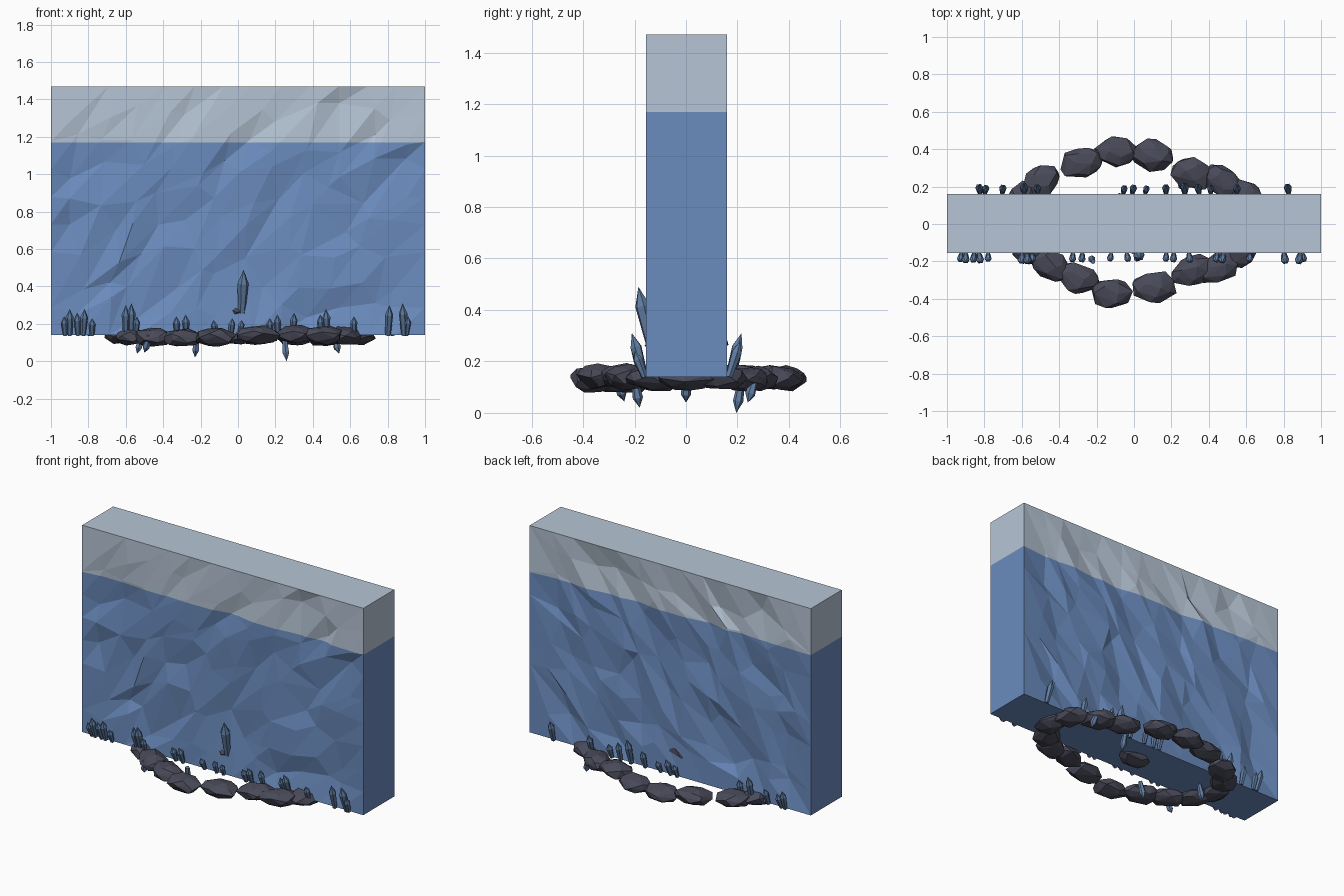
import bpy, bmesh, math, random
from mathutils import Vector, Matrix
from mathutils.geometry import delaunay_2d_cdt

random.seed(7)
if "Cube" in bpy.data.objects:
    bpy.data.objects.remove(bpy.data.objects["Cube"], do_unlink=True)


def material(name, rgb):
    mat = bpy.data.materials.new(name)
    mat.use_nodes = True
    color = (*rgb, 1)
    mat.diffuse_color = color
    mat.node_tree.nodes["Principled BSDF"].inputs["Base Color"].default_value = color
    return mat


WATER = material("deep blue", (0.147, 0.262, 0.515))
FROST = material("pale frost", (0.47, 0.56, 0.67))
ROCK = material("dark slate", (0.067, 0.068, 0.1))
CRYSTAL = material("crystal blue", (0.12, 0.21, 0.37))


def finish(name, bm, *mats):
    bmesh.ops.recalc_face_normals(bm, faces=bm.faces[:])
    mesh = bpy.data.meshes.new(name)
    bm.to_mesh(mesh)
    bm.free()
    for mat in mats:
        mesh.materials.append(mat)
    obj = bpy.data.objects.new(name, mesh)
    bpy.context.collection.objects.link(obj)
    return obj


def hull(name, points, mat):
    """Faceted solid wrapped around a cloud of points."""
    bm = bmesh.new()
    for p in points:
        bm.verts.new(p)
    bmesh.ops.convex_hull(bm, input=bm.verts[:])
    loose = [v for v in bm.verts if not v.link_faces]
    bmesh.ops.delete(bm, geom=loose, context='VERTS')
    return finish(name, bm, mat)


# Wall: a slab with chipped front and back, coloured above and below a level
BOTTOM, TOP, LEVEL = 0.14, 1.47, 1.17
FRONT_Y, BACK_Y = -0.155, 0.16
COLS, ROWS = 13, 9


def grid_point(i, k):
    return Vector((-1 + 2 * i / COLS, BOTTOM + (TOP - BOTTOM) * k / ROWS))


def rim_points():
    rim = [(i, 0) for i in range(COLS)] + [(COLS, k) for k in range(ROWS)]
    rim += [(i, ROWS) for i in range(COLS, 0, -1)] + [(0, k) for k in range(ROWS, 0, -1)]
    return [grid_point(*r) for r in rim]


def chipped_side(bm, y, inward):
    """Triangulate scattered points stretched along a rising diagonal."""
    rim = rim_points()
    points = list(rim)
    for i in range(1, COLS):
        for k in range(1, ROWS):
            jitter = Vector((random.uniform(-.06, .06), random.uniform(-.06, .06)))
            points.append(grid_point(i, k) + jitter)
    turn = Matrix.Rotation(math.radians(-52), 2)
    squash = Matrix(((0.45, 0), (0, 1)))
    flat = [squash @ (turn @ p) for p in points]
    n = len(rim)
    edges = [(i, (i + 1) % n) for i in range(n)]
    _, _, faces, origin, _, _ = delaunay_2d_cdt(flat, edges, [], 0, 1e-6)
    verts = []
    for i, p in enumerate(points):
        depth = 0 if i < n else random.choice((0, .005, .015, .03))
        verts.append(bm.verts.new((p.x, y + inward * depth, p.y)))
    for face in faces:
        bm.faces.new([verts[origin[j][0]] for j in face])
    return verts[:n]


bm = bmesh.new()
front_rim = chipped_side(bm, FRONT_Y, 1)
back_rim = chipped_side(bm, BACK_Y, -1)
for i in range(len(front_rim)):
    j = (i + 1) % len(front_rim)
    bm.faces.new((front_rim[i], front_rim[j], back_rim[j], back_rim[i]))
bmesh.ops.bisect_plane(bm, geom=bm.verts[:] + bm.edges[:] + bm.faces[:],
                       plane_co=(0, 0, LEVEL), plane_no=(0, 0, 1))
for face in bm.faces:
    face.material_index = int(face.calc_center_median().z > LEVEL)
finish("wall", bm, WATER, FROST)


# Rocks: lumpy hulls laid along an oval around the foot of the wall
def rock(name, centre, size, angle=0):
    spin = Matrix.Rotation(angle, 3, 'Z')
    points = []
    for n in range(24):
        z = 1 - 2 * (n + 0.5) / 24
        a = n * 2.4 + random.uniform(-.35, .35)
        r = math.sqrt(1 - z * z)
        p = Vector((r * math.cos(a), r * math.sin(a), z)) * random.uniform(.9, 1.1)
        points.append(spin @ Vector([c * s for c, s in zip(p, size)]) + Vector(centre))
    return hull(name, points, ROCK)


ring = [(-.5, .22), (-.28, .33), (-.1, .39), (.1, .37), (.31, .27), (.47, .23), (.61, .13),
        (.65, 0), (.58, -.13), (.46, -.23), (.31, -.25), (.11, -.34), (-.12, -.37),
        (-.3, -.29), (-.45, -.22), (-.58, -.12), (-.64, 0), (-.6, .12)]
for n, (x, y) in enumerate(ring):
    tangent = math.atan2(x * 0.57, -y * 1.75)
    z = 0.135 + random.uniform(-.01, .01)
    rock(f"ring_rock_{n + 1}", (x, y, z), (.12, .085, .05), tangent)
rock("centre_rock_low", (0, 0, .13), (.11, .07, .04))
rock("centre_rock_high", (-.02, 0, .28), (.12, .175, .07))


# Crystals: six-sided shafts with a narrow foot and a pointed tip
def crystal(name, base, tip, radius):
    base, tip = Vector(base), Vector(tip)
    axis = tip - base
    turn = axis.to_track_quat('Z', 'Y')
    points = [tip]
    for along, width in ((0, 0.65), (0.68, 1)):
        for n in range(6):
            a = math.tau * n / 6
            offset = Vector((math.cos(a), math.sin(a), 0)) * radius * width
            points.append(base + axis * along + turn @ offset)
    return hull(name, points, CRYSTAL)


# Each entry is the position along the wall and the tip height
front = [(-.93, .24), (-.9, .28), (-.86, .26), (-.82, .28), (-.78, .23), (-.6, .3), (-.57, .31),
         (-.54, .24), (-.33, .24), (-.28, .25), (-.13, .22), (-.03, .23), (.02, .22), (.17, .23),
         (.21, .25), (.3, .26), (.44, .25), (.47, .28), (.62, .24), (.81, .3), (.88, .31), (.91, .24)]
back = [(-.83, .27), (-.79, .24), (-.7, .25), (-.59, .3), (-.52, .26), (-.05, .23), (0, .25),
        (.07, .22), (.17, .26), (.27, .31), (.34, .27), (.41, .24), (.55, .26), (.82, .28)]
for side, y, out, row in (("front", FRONT_Y, -1, front), ("back", BACK_Y, 1, back)):
    for n, (x, height) in enumerate(row):
        lean = out * (0.015 + 0.15 * (height - BOTTOM))
        foot = (x + random.uniform(-.01, .01), y + out * 0.006, BOTTOM)
        tip = (x, y + out * 0.015 + lean, height)
        crystal(f"{side}_crystal_{n + 1}", foot, tip, 0.013 + 0.06 * (height - BOTTOM))

# Large crystal on the high rock, and crystals hanging under the ring
crystal("tall_crystal", (.02, -.135, .26), (.03, -.185, .49), .03)
hanging = [(-.54, 0, .04), (-.23, -.18, .02), (.26, .195, 0), (.54, .24, .04), (-.5, -.24, .045)]
for n, (x, y, z) in enumerate(hanging):
    crystal(f"hanging_crystal_{n + 1}", (x * 0.95, y * 1.12, .14), (x, y, z), .02)
